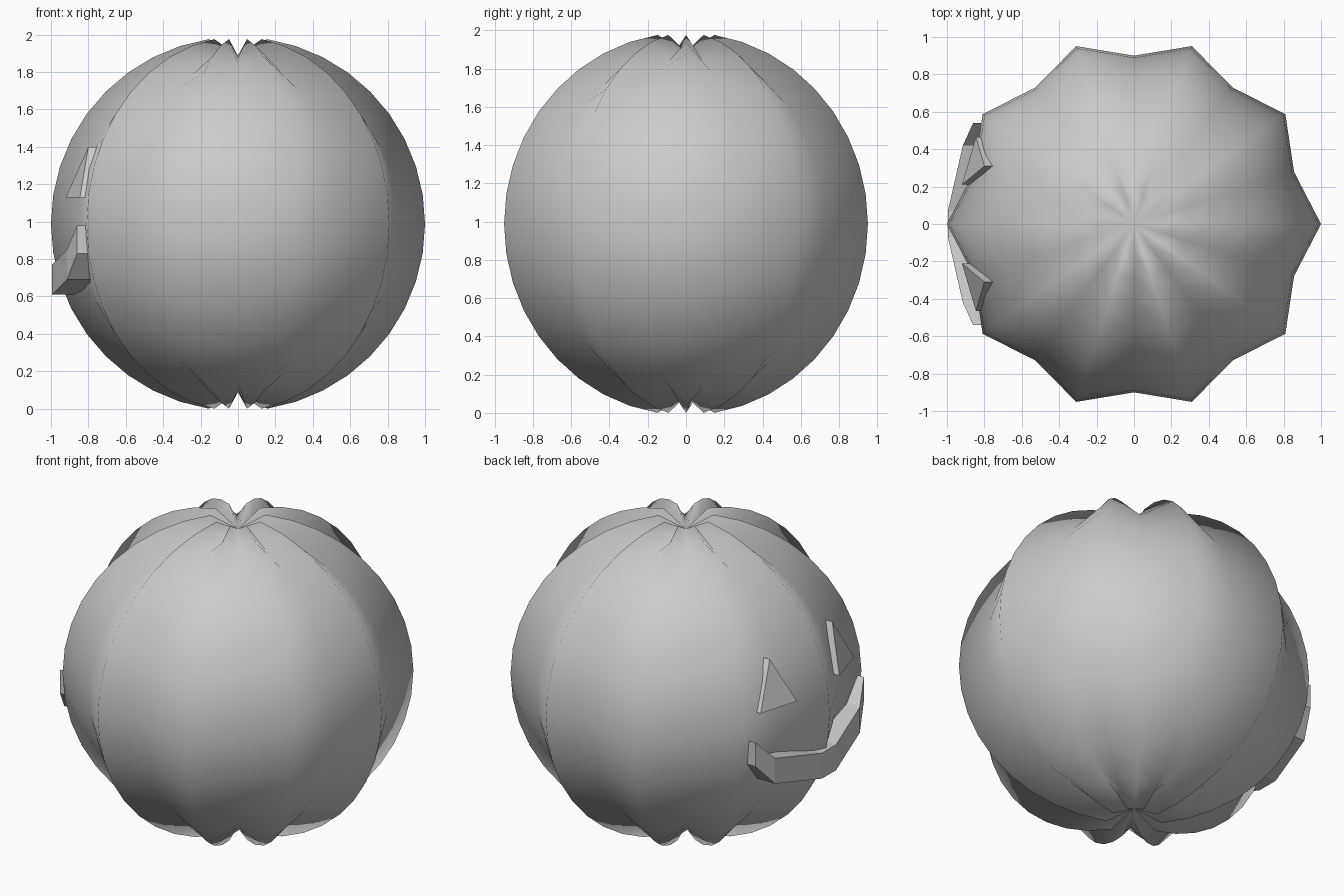
import bpy, bmesh, math

if "Cube" in bpy.data.objects:
    bpy.data.objects.remove(bpy.data.objects["Cube"])

CZ = 0.988          # height of the body centre


def finish(bm, name, smooth):
    bmesh.ops.recalc_face_normals(bm, faces=bm.faces)
    me = bpy.data.meshes.new(name)
    bm.to_mesh(me)
    bm.free()
    for p in me.polygons:
        p.use_smooth = smooth
    ob = bpy.data.objects.new(name, me)
    bpy.context.collection.objects.link(ob)
    return ob


def prism(name, outline, depth=0.14):
    """Extrude a facing strip/polygon straight into the body (+x)."""
    bm = bmesh.new()
    faces = []
    for poly in outline:
        faces.append(bm.faces.new([bm.verts.new(p) for p in poly]))
    bmesh.ops.remove_doubles(bm, verts=bm.verts, dist=1e-5)
    res = bmesh.ops.extrude_face_region(bm, geom=bm.faces[:], use_keep_orig=True)
    verts = [g for g in res["geom"] if isinstance(g, bmesh.types.BMVert)]
    bmesh.ops.translate(bm, verts=verts, vec=(depth, 0, 0))
    return finish(bm, name, False)


# Ribbed body: sphere with every second meridian and the poles pulled in
bm = bmesh.new()
bmesh.ops.create_uvsphere(bm, u_segments=20, v_segments=20, radius=1)
for v in bm.verts:
    k = round(math.atan2(v.co.y, v.co.x) / math.radians(18))
    if k % 2 or math.hypot(v.co.x, v.co.y) < 1e-4:
        v.co *= 0.9
    v.co.z += CZ
finish(bm, "pumpkin_body", True)

# Triangular eyes on the -x side
for side, s in (("left", 1), ("right", -1)):
    prism("eye_" + side, [[(-0.92, s * 0.21, 1.13),
                           (-0.845, s * 0.465, 1.13),
                           (-0.80, s * 0.31, 1.40)]])

# Smile: five-segment band following the body
half = [(-0.995, 0.07, 0.61, 0.77), (-0.915, 0.42, 0.69, 0.85), (-0.86, 0.54, 0.83, 0.98)]
path = [(x, -y, a, b) for x, y, a, b in reversed(half)] + half
quads = [[(p[0], p[1], p[2]), (q[0], q[1], q[2]), (q[0], q[1], q[3]), (p[0], p[1], p[3])]
         for p, q in zip(path, path[1:])]
prism("smile", quads)
